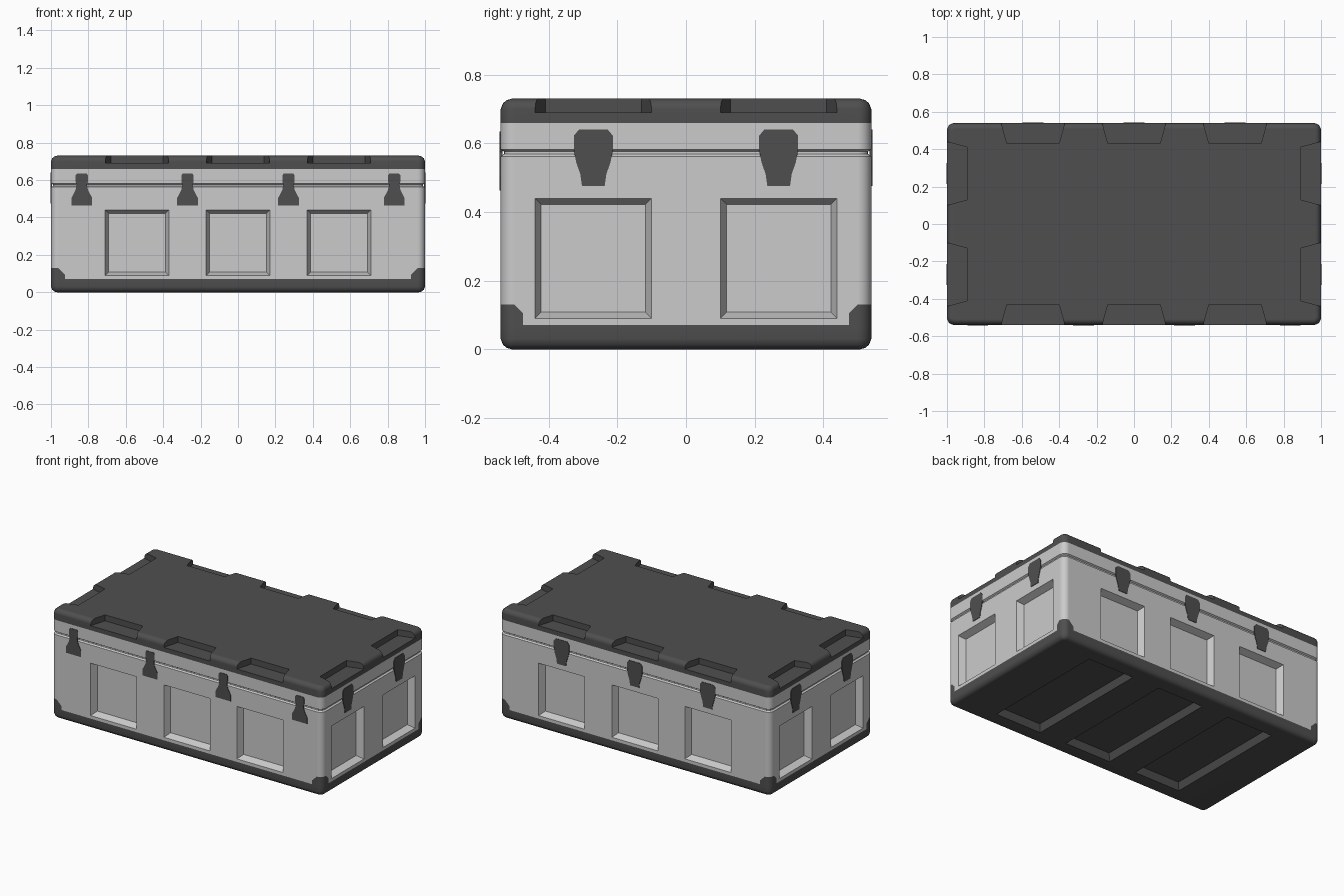
import bpy, bmesh, math
from mathutils import Vector

if "Cube" in bpy.data.objects:
    bpy.data.objects.remove(bpy.data.objects["Cube"])

HX, HY = 1.0, 0.54


def material(name, v):
    m = bpy.data.materials.new(name)
    m.diffuse_color = (v, v, v, 1)
    m.use_nodes = True
    m.node_tree.nodes["Principled BSDF"].inputs["Base Color"].default_value = m.diffuse_color
    return m


LIGHT = material("light_grey_plastic", 0.60)
DARK = material("dark_grey_trim", 0.078)


def new_object(name, bm, mats):
    bmesh.ops.recalc_face_normals(bm, faces=bm.faces)
    me = bpy.data.meshes.new(name)
    bm.to_mesh(me)
    bm.free()
    for m in mats:
        me.materials.append(m)
    ob = bpy.data.objects.new(name, me)
    bpy.context.collection.objects.link(ob)
    return ob


def ring(inset, z, r=0.04, seg=5):
    """Rounded rectangle outline, pulled in by inset."""
    rr = r - inset
    pts = []
    for k, (sx, sy) in enumerate([(1, 1), (-1, 1), (-1, -1), (1, -1)]):
        for i in range(seg + 1):
            a = math.pi / 2 * (k + i / seg)
            pts.append((sx * (HX - r) + rr * math.cos(a), sy * (HY - r) + rr * math.sin(a), z))
    return pts


def shell(profile):
    """Stack of rounded outlines, capped at both ends."""
    bm = bmesh.new()
    loops = [[bm.verts.new(p) for p in ring(i, z)] for z, i in profile]
    for a, b in zip(loops, loops[1:]):
        for i in range(len(a)):
            j = (i + 1) % len(a)
            bm.faces.new((a[i], a[j], b[j], b[i]))
    bm.faces.new(loops[0])
    bm.faces.new(loops[-1])
    return bm


def is_dark(c):
    x, y, z = abs(c.x), abs(c.y), c.z
    cap = z < 0.13 and x > 0.925 and y > 0.475 and x + y - z > 1.37
    return z < 0.07 or z > 0.66 or cap


def colour(bm):
    for f in bm.faces:
        f.material_index = 1 if is_dark(f.calc_center_median()) else 0


def on_side(side, u, out, z):
    """Point on a wall: u along it, out from its surface."""
    return Vector({"front": (u, -HY - out, z), "back": (-u, HY + out, z),
                   "right": (HX + out, u, z), "left": (-HX - out, -u, z)}[side])


def hull(bm, pts, mat):
    vs = [bm.verts.new(p) for p in pts]
    before = set(bm.faces)
    bmesh.ops.convex_hull(bm, input=vs)
    for f in bm.faces:
        if f not in before:
            f.material_index = mat


def cut(ob, bm):
    """Subtract the cutter mesh, then smooth the result."""
    cutter = new_object(ob.name + "_cutter", bm, [LIGHT, DARK])
    cutter.hide_render = True
    mod = ob.modifiers.new("cut", "BOOLEAN")
    mod.operation, mod.solver, mod.object = "DIFFERENCE", "EXACT", cutter
    bpy.context.view_layer.objects.active = ob
    bpy.ops.object.select_all(action="DESELECT")
    ob.select_set(True)
    bpy.ops.object.modifier_apply(modifier=mod.name)
    bpy.data.objects.remove(cutter)
    bpy.ops.object.shade_smooth_by_angle(angle=math.radians(32))
    wn = ob.modifiers.new("flat_wall_normals", "WEIGHTED_NORMAL")
    wn.keep_sharp = True


SIDES = {"front": (-0.54, 0, 0.54), "back": (-0.54, 0, 0.54),
         "right": (-0.27, 0.27), "left": (-0.27, 0.27)}

# base tray with dark foot band and dark corner caps
bm = shell([(0, 0.032), (0.004, 0.018), (0.013, 0.007), (0.03, 0), (0.07, 0), (0.13, 0),
            (0.562, 0), (0.569, 0.01), (0.5725, 0.01)])
planes = []
for sx in (-1, 1):
    planes += [((sx * 0.925, 0, 0), (1, 0, 0)), ((0, sx * 0.475, 0), (0, 1, 0))]
    planes += [((sx * 0.83, sy * 0.54, 0), (sx, sy, -1)) for sy in (-1, 1)]
for co, no in planes:
    band = [f for f in bm.faces if 0.069 < min(v.co.z for v in f.verts)
            and max(v.co.z for v in f.verts) < 0.131]
    geom = band + list({e for f in band for e in f.edges}) + list({v for f in band for v in f.verts})
    bmesh.ops.bisect_plane(bm, geom=geom, plane_co=co, plane_no=no, dist=1e-5)
colour(bm)
base = new_object("base_tray", bm, [LIGHT, DARK])

# recessed wall panels and underside channels
D, OUT, S = 0.045, 0.02, 0.4
cb = bmesh.new()
for side, centres in SIDES.items():
    for c in centres:
        hull(cb, [on_side(side, c + su * (0.17 + d * S), d, 0.265 + sz * (0.175 + d * S))
                  for d in (OUT, -D) for su in (-1, 1) for sz in (-1, 1)], 0)
for c in (-0.54, 0, 0.54):
    hull(cb, [(c + sx * (0.17 + d * S), sy * (0.43 + d * S), -d)
              for d in (OUT, -D) for sx in (-1, 1) for sy in (-1, 1)], 1)
cut(base, cb)

# lid with dark top
bm = shell([(0.5725, 0.01), (0.576, 0.01), (0.582, 0), (0.66, 0), (0.70, 0),
            (0.717, 0.007), (0.726, 0.018), (0.73, 0.032)])
colour(bm)
lid = new_object("lid", bm, [LIGHT, DARK])

# stacking notches around the top edge
cb = bmesh.new()
for side, centres in SIDES.items():
    for c in centres:
        hull(cb, [on_side(side, c + su * h, d, z) for d, h in ((0.03, 0.178), (-0.108, 0.14))
                  for su in (-1, 1) for z in (0.69, 0.80)], 1)
cut(lid, cb)

# latches and hinges: thin plates from half outlines (half width, height)
LATCH = [(0.026, 0.635), (0.033, 0.625), (0.033, 0.59), (0.027, 0.575), (0.034, 0.545),
         (0.055, 0.505), (0.055, 0.463)]
HINGE = [(0.042, 0.64), (0.057, 0.622), (0.057, 0.58), (0.05, 0.545), (0.038, 0.51), (0.033, 0.475)]


def plate(name, side, u, half):
    bm = bmesh.new()
    outline = half + [(-w, z) for w, z in reversed(half)]
    front, back = ([bm.verts.new(on_side(side, u + w, d, z)) for w, z in outline]
                   for d in (0.003, -0.005))
    bm.faces.new(front)
    bm.faces.new(back)
    n = len(outline)
    for i in range(n):
        j = (i + 1) % n
        bm.faces.new((front[i], front[j], back[j], back[i]))
    new_object(name, bm, [DARK])


for i, u in enumerate((-0.835, -0.27, 0.27, 0.835)):
    plate(f"front_latch_{i + 1}", "front", u, LATCH)
for side in ("back", "right", "left"):
    for i, u in enumerate(SIDES[side]):
        plate(f"{side}_clasp_{i + 1}", side, u, HINGE)
